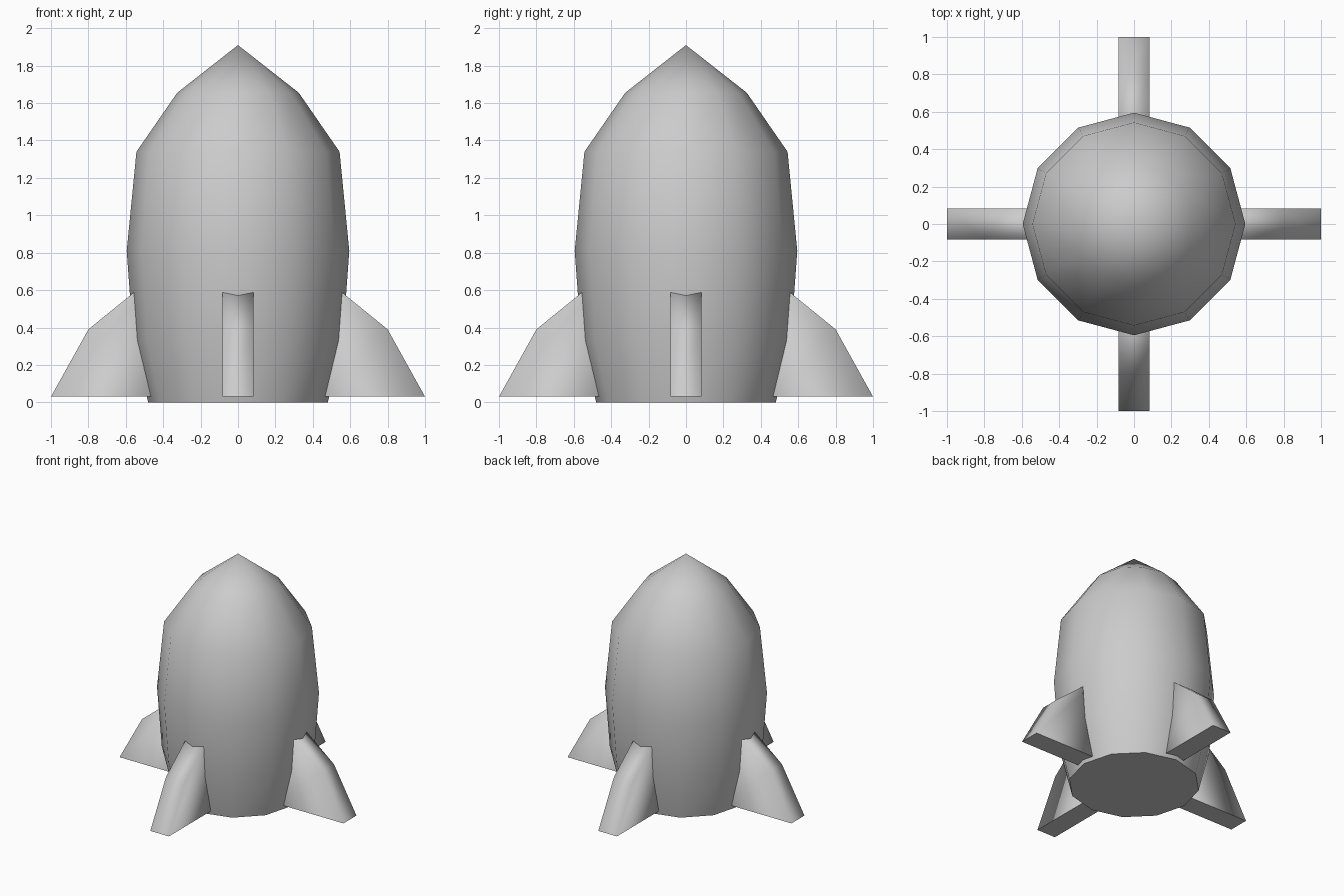
import bpy, bmesh, math

default = bpy.data.objects.get("Cube")
if default:
    bpy.data.objects.remove(default)

grey = bpy.data.materials.new("light_grey")
grey.use_nodes = True
colour = (0.6, 0.6, 0.6, 1)
grey.diffuse_color = colour
grey.node_tree.nodes["Principled BSDF"].inputs["Base Color"].default_value = colour


def finish(name, bm):
    """Smooth every side, keep the flat underside crisp, and link the object."""
    bmesh.ops.recalc_face_normals(bm, faces=bm.faces)
    bm.normal_update()
    for face in bm.faces:
        face.smooth = True
        if face.normal.z < -0.9:
            face.smooth = False
            for edge in face.edges:
                edge.smooth = False
    mesh = bpy.data.meshes.new(name)
    bm.to_mesh(mesh)
    bm.free()
    mesh.materials.append(grey)
    obj = bpy.data.objects.new(name, mesh)
    bpy.context.collection.objects.link(obj)
    return obj


# Hull: twelve-sided lathe of (radius, height) rings, closed by a pointed nose
SIDES = 12
PROFILE = [(0.48, 0), (0.56, 0.33), (0.595, 0.81), (0.543, 1.34), (0.325, 1.655)]
bm = bmesh.new()
rings = []
for radius, z in PROFILE:
    angles = [math.tau * i / SIDES for i in range(SIDES)]
    rings.append([bm.verts.new((radius * math.cos(a), radius * math.sin(a), z))
                  for a in angles])
nose = bm.verts.new((0, 0, 1.91))
bm.faces.new(rings[0])
for i in range(SIDES):
    j = (i + 1) % SIDES
    for low, high in zip(rings, rings[1:]):
        bm.faces.new((low[i], low[j], high[j], high[i]))
    bm.faces.new((rings[-1][i], rings[-1][j], nose))
finish("hull", bm)

# Fins: one thick swept outline, repeated around the hull
OUTLINE = [(0.4, 0.03), (1, 0.03), (0.8, 0.39), (0.4, 0.715)]
HALF = 0.083
for k, side in enumerate(("left", "back", "right", "front")):
    bm = bmesh.new()
    near, far = [[bm.verts.new((x, y, z)) for x, z in OUTLINE] for y in (-HALF, HALF)]
    bm.faces.new(near)
    bm.faces.new(far[::-1])
    for i in range(len(OUTLINE)):
        j = (i + 1) % len(OUTLINE)
        bm.faces.new((near[i], near[j], far[j], far[i]))
    fin = finish(side + "_fin", bm)
    fin.rotation_euler.z = k * math.pi / 2
